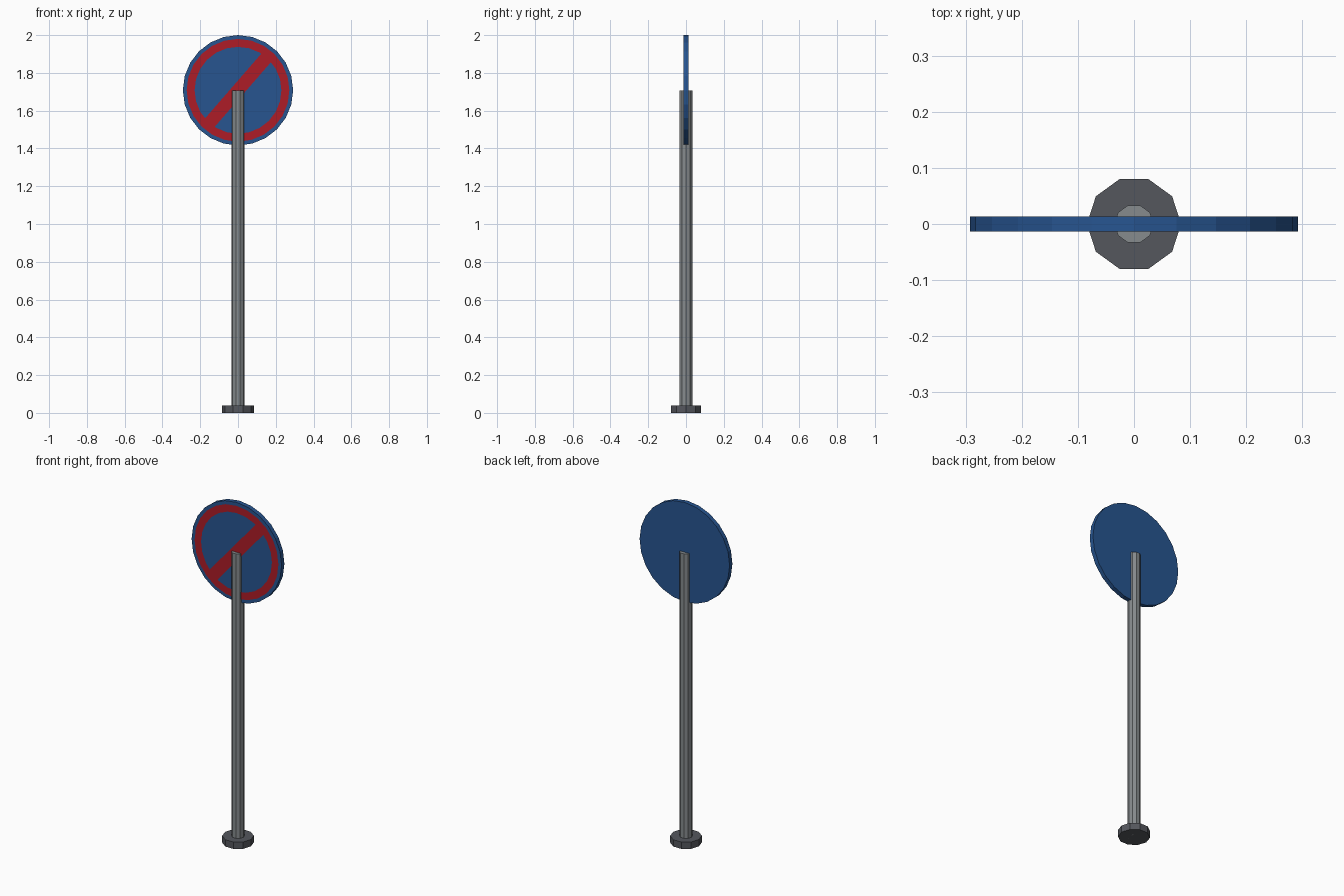
import bpy, bmesh, math
from mathutils import Matrix

if "Cube" in bpy.data.objects:
    bpy.data.objects.remove(bpy.data.objects["Cube"])

SIGN_Z, FACE_Y = 1.708, -0.013


def material(name, rgb):
    m = bpy.data.materials.new(name)
    m.diffuse_color = (*rgb, 1)
    m.use_nodes = True
    m.node_tree.nodes["Principled BSDF"].inputs["Base Color"].default_value = m.diffuse_color
    return m


def add_object(name, bm, mat):
    mesh = bpy.data.meshes.new(name)
    bmesh.ops.recalc_face_normals(bm, faces=bm.faces)
    bm.to_mesh(mesh)
    bm.free()
    mesh.materials.append(mat)
    ob = bpy.data.objects.new(name, mesh)
    bpy.context.collection.objects.link(ob)
    return ob


def prism(name, sides, radius, depth, centre, mat, facing_front=False):
    """Flat-sided cylinder with a corner on +x."""
    bm = bmesh.new()
    bottom = [bm.verts.new((radius * math.cos(2 * math.pi * i / sides),
                            radius * math.sin(2 * math.pi * i / sides), -depth / 2))
              for i in range(sides)]
    face = bm.faces.new(bottom)
    ext = bmesh.ops.extrude_face_region(bm, geom=[face], use_keep_orig=True)
    top = [g for g in ext["geom"] if isinstance(g, bmesh.types.BMVert)]
    bmesh.ops.translate(bm, verts=top, vec=(0, 0, depth))
    turn = Matrix.Rotation(math.pi / 2 if facing_front else 0, 4, 'X')
    bm.transform(Matrix.Translation(centre) @ turn)
    return add_object(name, bm, mat)


blue = material("sign_blue", (0.02, 0.09, 0.28))
red = material("sign_red", (0.42, 0.012, 0.02))
steel = material("pole_grey", (0.24, 0.26, 0.27))
dark = material("base_grey", (0.09, 0.095, 0.11))

# Foot and pole
prism("base", 10, 0.084, 0.04, (0, 0, 0.02), dark)
prism("pole", 10, 0.035, SIGN_Z, (0, 0, SIGN_Z / 2), steel)

# Round sign plate
prism("sign_plate", 24, 0.292, 0.026, (0, 0, SIGN_Z), blue, True)

# Red border painted on the front face
bm = bmesh.new()
rings = [[bm.verts.new((r * math.cos(math.radians(15 * i)), FACE_Y - 0.001,
                        SIGN_Z + r * math.sin(math.radians(15 * i))))
          for i in range(24)] for r in (0.272, 0.23)]
for i in range(24):
    j = (i + 1) % 24
    bm.faces.new((rings[0][i], rings[0][j], rings[1][j], rings[1][i]))
add_object("red_border", bm, red)

# Red diagonal bar, ends tucked into the border
bm = bmesh.new()
corners = [bm.verts.new((x, 0, z)) for x, z in
           ((-0.235, -0.034), (0.235, -0.034), (0.235, 0.034), (-0.235, 0.034))]
bm.faces.new(corners)
bm.transform(Matrix.Translation((0, FACE_Y - 0.001, SIGN_Z))
             @ Matrix.Rotation(math.radians(-49), 4, 'Y'))
add_object("red_diagonal_bar", bm, red)

# Painted faces look towards -y
for name in ("red_border", "red_diagonal_bar"):
    mesh = bpy.data.objects[name].data
    if mesh.polygons[0].normal.y > 0:
        mesh.flip_normals()
